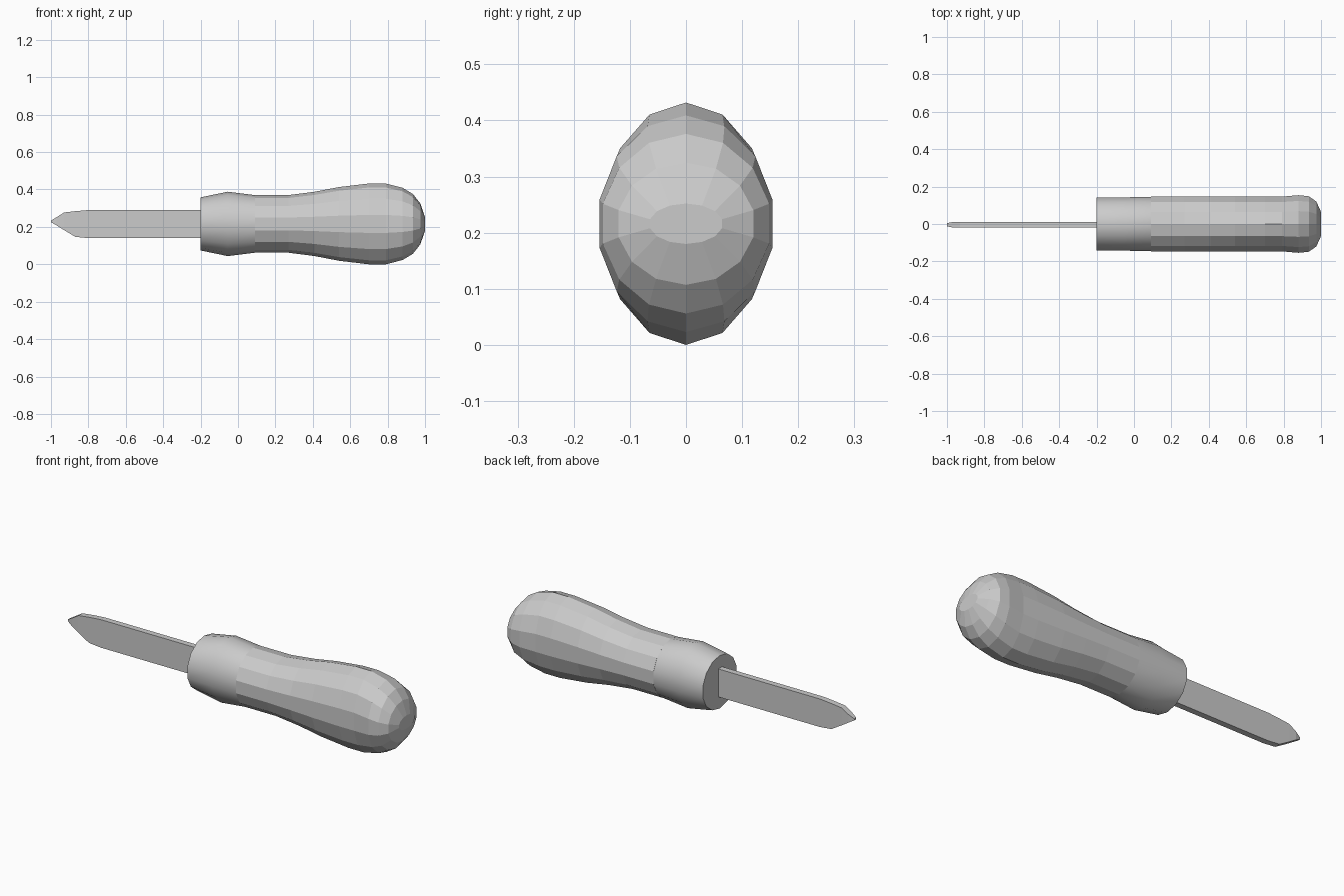
import bpy
import bmesh
import math

if "Cube" in bpy.data.objects:
    bpy.data.objects.remove(bpy.data.objects["Cube"])

CENTRE_Z = 0.216
SIDES = 14


def loft(name, rings, smooth=False):
    """Skin a row of equal-sized vertex rings and cap both ends."""
    bm = bmesh.new()
    rows = [[bm.verts.new(p) for p in ring] for ring in rings]
    for a, b in zip(rows, rows[1:]):
        n = len(a)
        for i in range(n):
            j = (i + 1) % n
            face = bm.faces.new((a[i], a[j], b[j], b[i]))
            face.smooth = smooth
    bm.faces.new(rows[0])
    bm.faces.new(rows[-1])
    bmesh.ops.recalc_face_normals(bm, faces=bm.faces)
    mesh = bpy.data.meshes.new(name)
    bm.to_mesh(mesh)
    bm.free()
    obj = bpy.data.objects.new(name, mesh)
    bpy.context.collection.objects.link(obj)
    return obj


def ellipse(x, ry, rz):
    """Oval cross-section with one vertex at the very top."""
    steps = [2 * math.pi * i / SIDES for i in range(SIDES)]
    return [(x, ry * math.sin(a), CENTRE_Z + rz * math.cos(a)) for a in steps]


def slab(x, low, high, half):
    """Rectangular blade cross-section, set slightly off the centre line."""
    y = -0.004
    return [(x, y - half, low), (x, y + half, low),
            (x, y + half, high), (x, y - half, high)]


# Faceted grip, swelling towards a rounded butt
grip_profile = [
    (0.09, 0.150, 0.154), (0.27, 0.150, 0.154), (0.41, 0.150, 0.172),
    (0.54, 0.150, 0.197), (0.70, 0.150, 0.216), (0.79, 0.150, 0.216),
    (0.88, 0.158, 0.193), (0.935, 0.152, 0.160), (0.975, 0.123, 0.109),
    (1.00, 0.066, 0.036),
]
loft("grip", [ellipse(*p) for p in grip_profile])

# Smooth collar that holds the blade
collar_profile = [(-0.20, 0.146, 0.142), (-0.055, 0.146, 0.172), (0.09, 0.149, 0.154)]
collar = loft("collar", [ellipse(*p) for p in collar_profile], smooth=True)
bpy.context.view_layer.objects.active = collar
collar.select_set(True)
bpy.ops.object.shade_smooth_by_angle(angle=math.radians(40))

# Flat blade, narrowing to a blunt tip
blade_stations = [
    (-0.19, 0.14, 0.29, 0.016), (-0.80, 0.14, 0.29, 0.016),
    (-0.87, 0.147, 0.284, 0.016), (-0.93, 0.183, 0.277, 0.016),
    (-0.97, 0.208, 0.252, 0.015), (-1.00, 0.225, 0.234, 0.008),
]
loft("blade", [slab(*s) for s in blade_stations])
